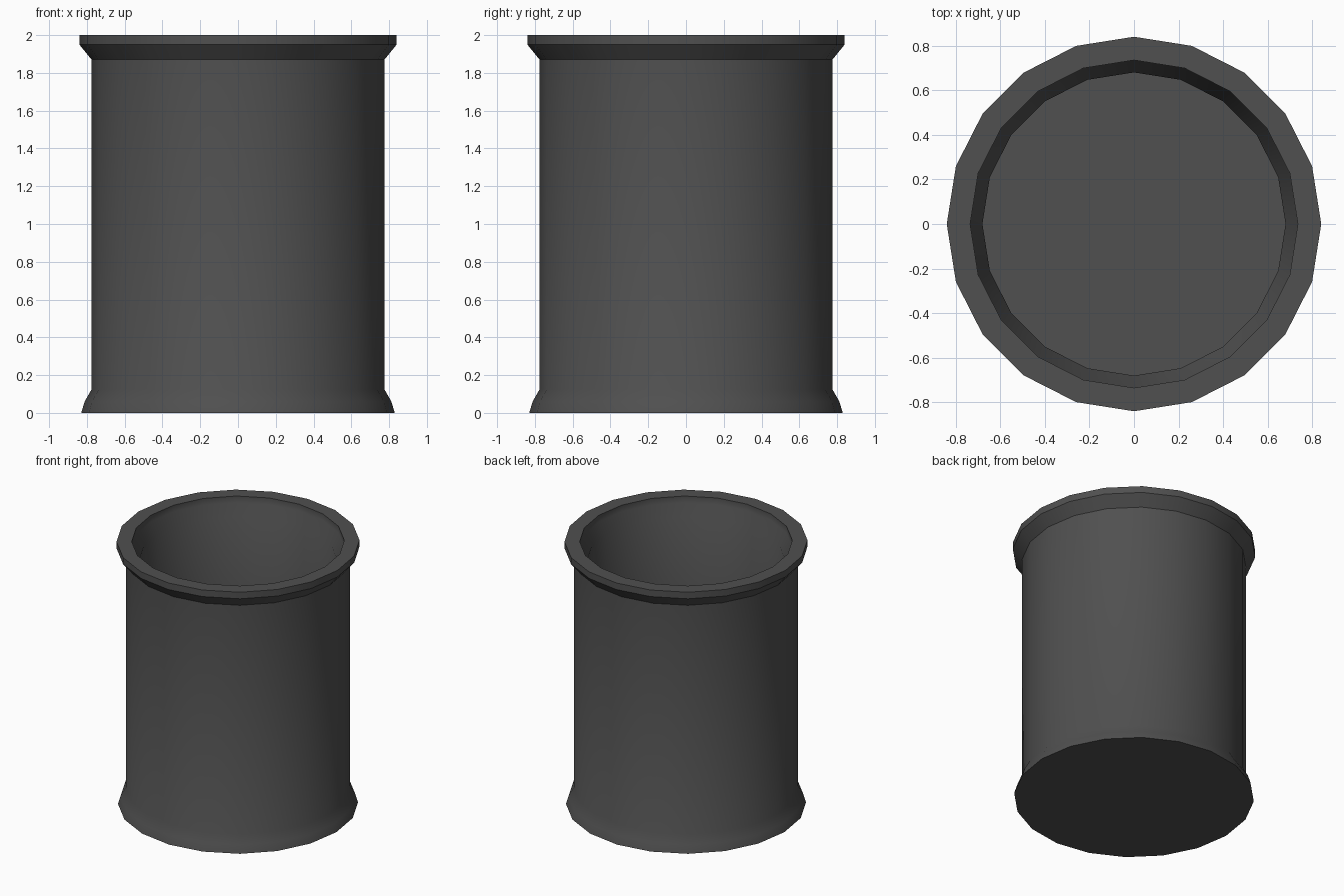
import bpy, bmesh, math

if "Cube" in bpy.data.objects:
    bpy.data.objects.remove(bpy.data.objects["Cube"])

SIDES = 20

# Profile (radius, height): outside going up, over the rim, then down the inside
profile = [
    (0.83, 0.0), (0.812, 0.06), (0.775, 0.125),   # flared foot
    (0.775, 1.87), (0.84, 1.95), (0.84, 2.0),     # wall and outer lip
    (0.735, 2.0), (0.735, 1.95), (0.68, 1.87),    # inner lip
    (0.68, 0.125), (0.71, 0.06),                  # inner wall and floor edge
]

bm = bmesh.new()
rings = []
for r, z in profile:
    rings.append([bm.verts.new((r * math.cos(2 * math.pi * i / SIDES),
                                r * math.sin(2 * math.pi * i / SIDES), z))
                  for i in range(SIDES)])

# Walls
for a, b in zip(rings, rings[1:]):
    for i in range(SIDES):
        j = (i + 1) % SIDES
        bm.faces.new((a[i], a[j], b[j], b[i]))

# Underside and inner floor
bm.faces.new(rings[0][::-1])
bm.faces.new(rings[-1])
bmesh.ops.recalc_face_normals(bm, faces=bm.faces)

mesh = bpy.data.meshes.new("container")
bm.to_mesh(mesh)
bm.free()
container = bpy.data.objects.new("container", mesh)
bpy.context.collection.objects.link(container)

# Dark grey finish
mat = bpy.data.materials.new("dark_grey")
mat.diffuse_color = (0.08, 0.08, 0.08, 1)
mat.use_nodes = True
mat.node_tree.nodes["Principled BSDF"].inputs["Base Color"].default_value = mat.diffuse_color
mesh.materials.append(mat)

# Smooth round the body, crisp at the lip
bpy.context.view_layer.objects.active = container
container.select_set(True)
bpy.ops.object.shade_smooth_by_angle(angle=math.radians(35))
